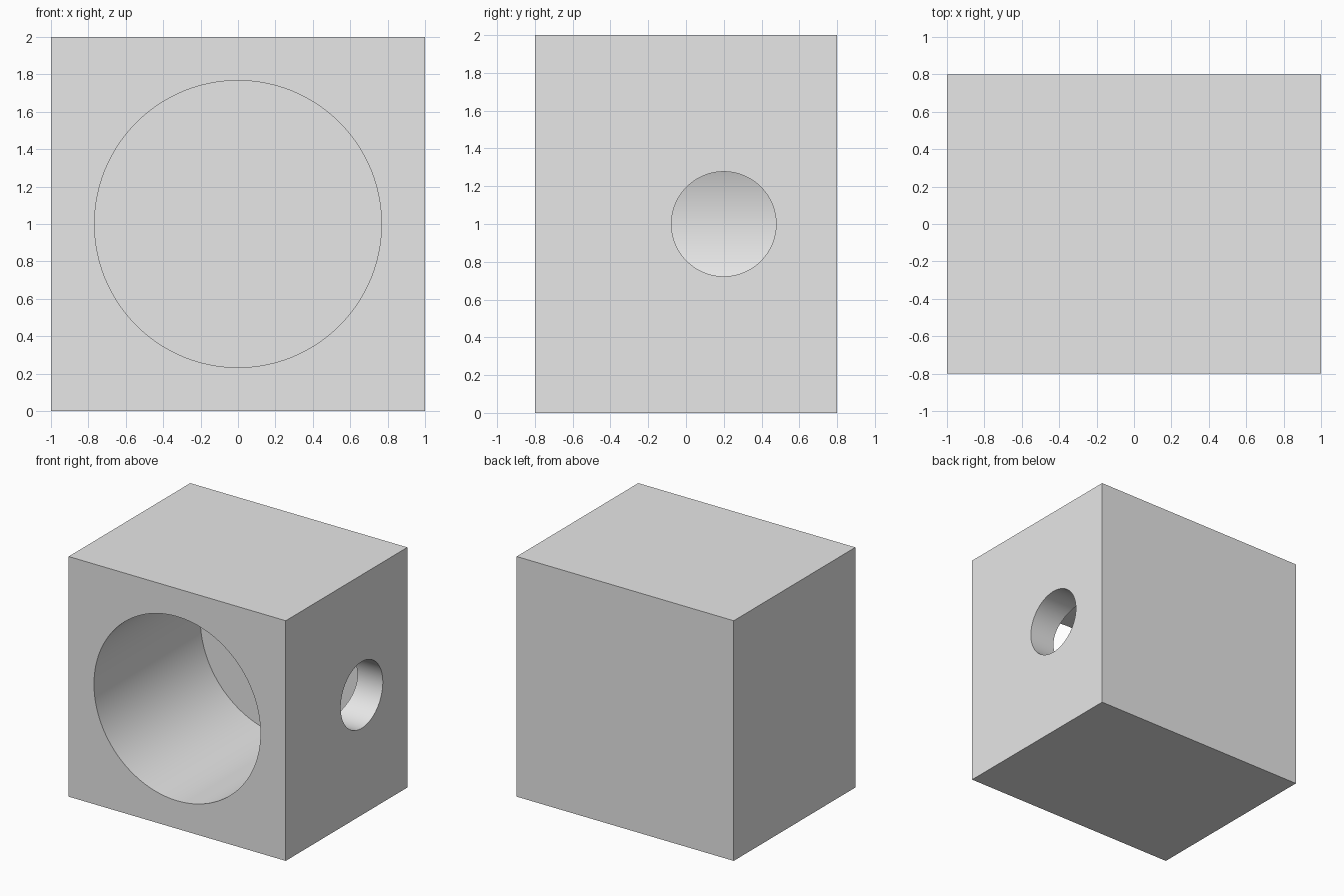
import bpy
from math import radians

default = bpy.data.objects.get("Cube")
if default:
    bpy.data.objects.remove(default, do_unlink=True)

grey = bpy.data.materials.new("light_grey")
grey.use_nodes = True
colour = (0.8, 0.8, 0.8, 1)
grey.diffuse_color = colour
bsdf = next(n for n in grey.node_tree.nodes if n.type == 'BSDF_PRINCIPLED')
bsdf.inputs["Base Color"].default_value = colour

# Solid block
bpy.ops.mesh.primitive_cube_add(size=1, location=(0, 0, 1))
block = bpy.context.object
block.name = "bored_block"
block.scale = (2, 1.6, 2)
bpy.ops.object.transform_apply(location=False, rotation=False, scale=True)
block.data.materials.append(grey)


def cut_bore(name, radius, depth, location, rotation):
    """Cut a round hole into the block with a temporary cylinder."""
    bpy.ops.mesh.primitive_cylinder_add(vertices=128, radius=radius, depth=depth,
                                        location=location, rotation=rotation)
    cutter = bpy.context.object
    cutter.name = name
    cutter.hide_render = True
    cutter.data.materials.append(grey)
    bpy.context.view_layer.update()
    cut = block.modifiers.new(name, 'BOOLEAN')
    cut.operation = 'DIFFERENCE'
    cut.solver = 'EXACT'
    cut.object = cutter
    bpy.ops.object.select_all(action='DESELECT')
    block.select_set(True)
    bpy.context.view_layer.objects.active = block
    bpy.ops.object.modifier_apply(modifier=cut.name)
    bpy.data.objects.remove(cutter, do_unlink=True)


# Wide blind bore from the front, floor at y = 0.6
cut_bore("front_bore_cutter", 0.767, 1.6, (0, -0.2, 1), (radians(90), 0, 0))
# Small port from the side into the wide bore
cut_bore("side_port_cutter", 0.277, 1.2, (0.8, 0.2, 1), (0, radians(90), 0))

bpy.ops.object.shade_smooth_by_angle(angle=radians(30))
